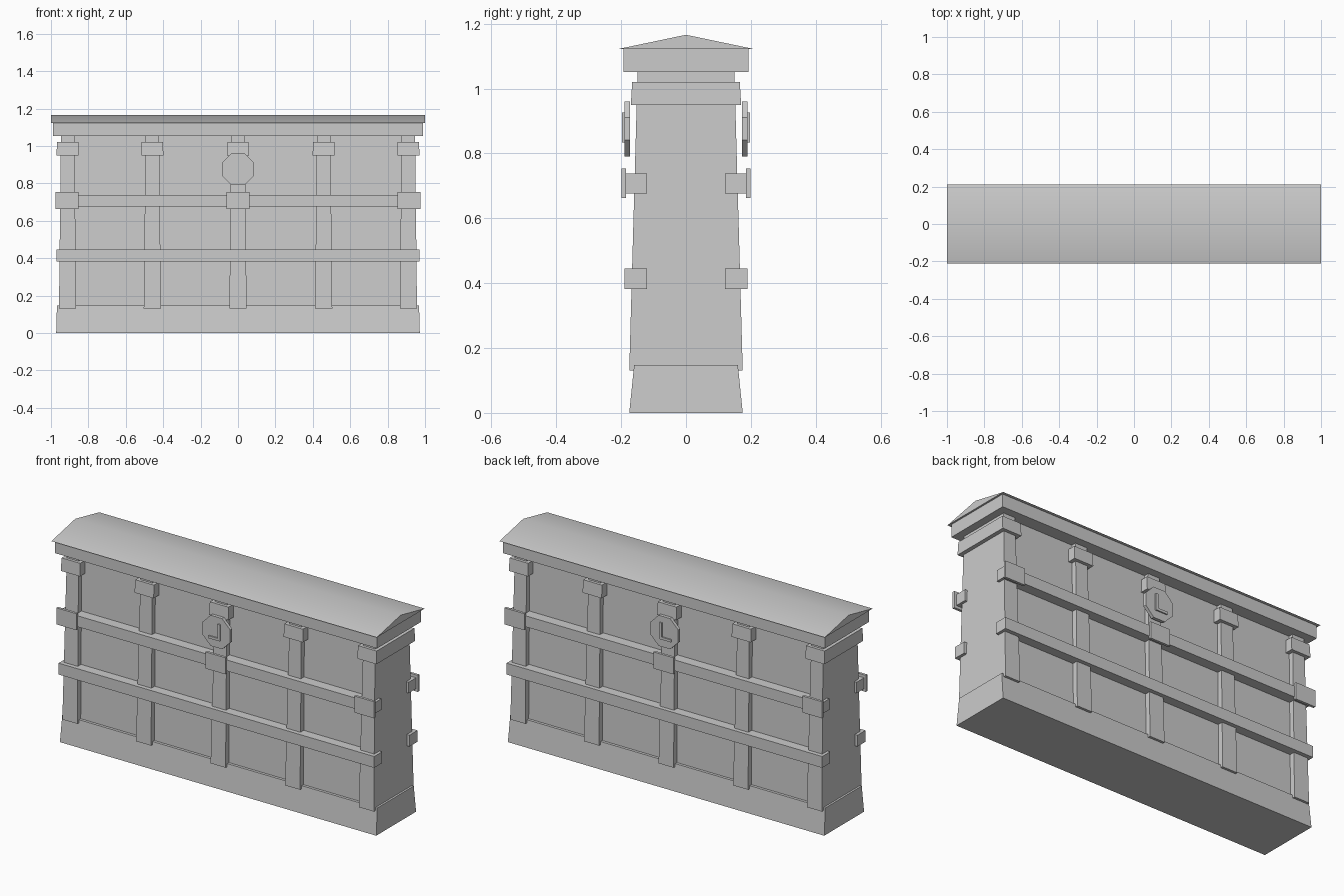
import bpy, bmesh, math
from mathutils import Matrix

cube = bpy.data.objects.get("Cube")
if cube:
    bpy.data.objects.remove(cube, do_unlink=True)

stone = bpy.data.materials.new("pale_grey_stone")
stone.use_nodes = True
GREY = (0.6, 0.6, 0.6, 1)
stone.diffuse_color = GREY
stone.node_tree.nodes["Principled BSDF"].inputs["Base Color"].default_value = GREY


def finish(name, bm):
    bmesh.ops.recalc_face_normals(bm, faces=bm.faces[:])
    mesh = bpy.data.meshes.new(name)
    bm.to_mesh(mesh)
    bm.free()
    mesh.materials.append(stone)
    ob = bpy.data.objects.new(name, mesh)
    bpy.context.collection.objects.link(ob)
    return ob


def block(name, x, y, z, taper_x=0, taper_y=0):
    """Box between (low, high) pairs, drawn in by the taper on each side at the top."""
    bm = bmesh.new()
    bmesh.ops.create_cube(bm, size=1)
    for v in bm.verts:
        top = v.co.z > 0
        sx, sy = (1 if v.co.x > 0 else -1), (1 if v.co.y > 0 else -1)
        v.co = (x[sx > 0] - top * sx * taper_x,
                y[sy > 0] - top * sy * taper_y,
                z[top])
    return finish(name, bm)


def both(h):
    return (-h, h)


# plinth and wall
block("plinth", both(0.972), both(0.175), (0, 0.147), 0.004, 0.015)
block("wall", both(0.952), both(0.146), (0.1, 1.06), 0.016, 0.024)

# tapering pilasters with caps, running through the wall
for i, cx in enumerate((-0.911, -0.458, 0, 0.458, 0.911)):
    block(f"pilaster_{i}", (cx - 0.046, cx + 0.046), both(0.175),
          (0.13, 1.06), 0.010, 0.026)
    block(f"pilaster_cap_{i}", (cx - 0.059, cx + 0.059), both(0.17),
          (0.95, 1.021), 0.002, 0.004)

# cornice slab
block("cornice", both(0.99), both(0.193), (1.052, 1.123))

# shallow ridged roof
bm = bmesh.new()
ends = [[bm.verts.new((x, y, z)) for y, z in
         ((-0.21, 1.122), (0.21, 1.122), (0, 1.166))] for x in (-1, 1)]
for end in ends:
    bm.faces.new(end)
for a in range(3):
    b = (a + 1) % 3
    bm.faces.new((ends[0][a], ends[0][b], ends[1][b], ends[1][a]))
roof = finish("roof", bm)
bpy.ops.object.select_all(action="DESELECT")
roof.select_set(True)
bpy.context.view_layer.objects.active = roof
bpy.ops.object.shade_smooth_by_angle(angle=math.radians(30))

# rails, brackets and dial on each long face
for side, s in (("front", -1), ("back", 1)):
    def depth(a, b):
        return tuple(sorted((s * a, s * b)))

    block(f"{side}_lower_rail", both(0.97), depth(0.12, 0.19), (0.382, 0.445))
    block(f"{side}_upper_rail", both(0.965), depth(0.12, 0.188), (0.677, 0.738))
    for label, cx in (("right", -0.915), ("middle", 0), ("left", 0.915)):
        block(f"{side}_{label}_bracket", (cx - 0.061, cx + 0.061),
              depth(0.185, 0.199), (0.662, 0.754))

    # octagonal dial with two thin hands
    bm = bmesh.new()
    turn = (Matrix.Translation((0, s * 0.181, 0.876))
            @ Matrix.Rotation(math.pi / 2, 4, "X")
            @ Matrix.Rotation(math.pi / 8, 4, "Z"))
    radius = 0.085 / math.cos(math.pi / 8)
    bmesh.ops.create_cone(bm, cap_ends=True, segments=8, radius1=radius,
                          radius2=radius, depth=0.018, matrix=turn)
    finish(f"{side}_dial", bm)
    block(f"{side}_long_hand", (0.012, 0.026), depth(0.188, 0.197), (0.834, 0.926))
    block(f"{side}_short_hand", (-0.045, 0.012), depth(0.188, 0.197), (0.834, 0.848))
